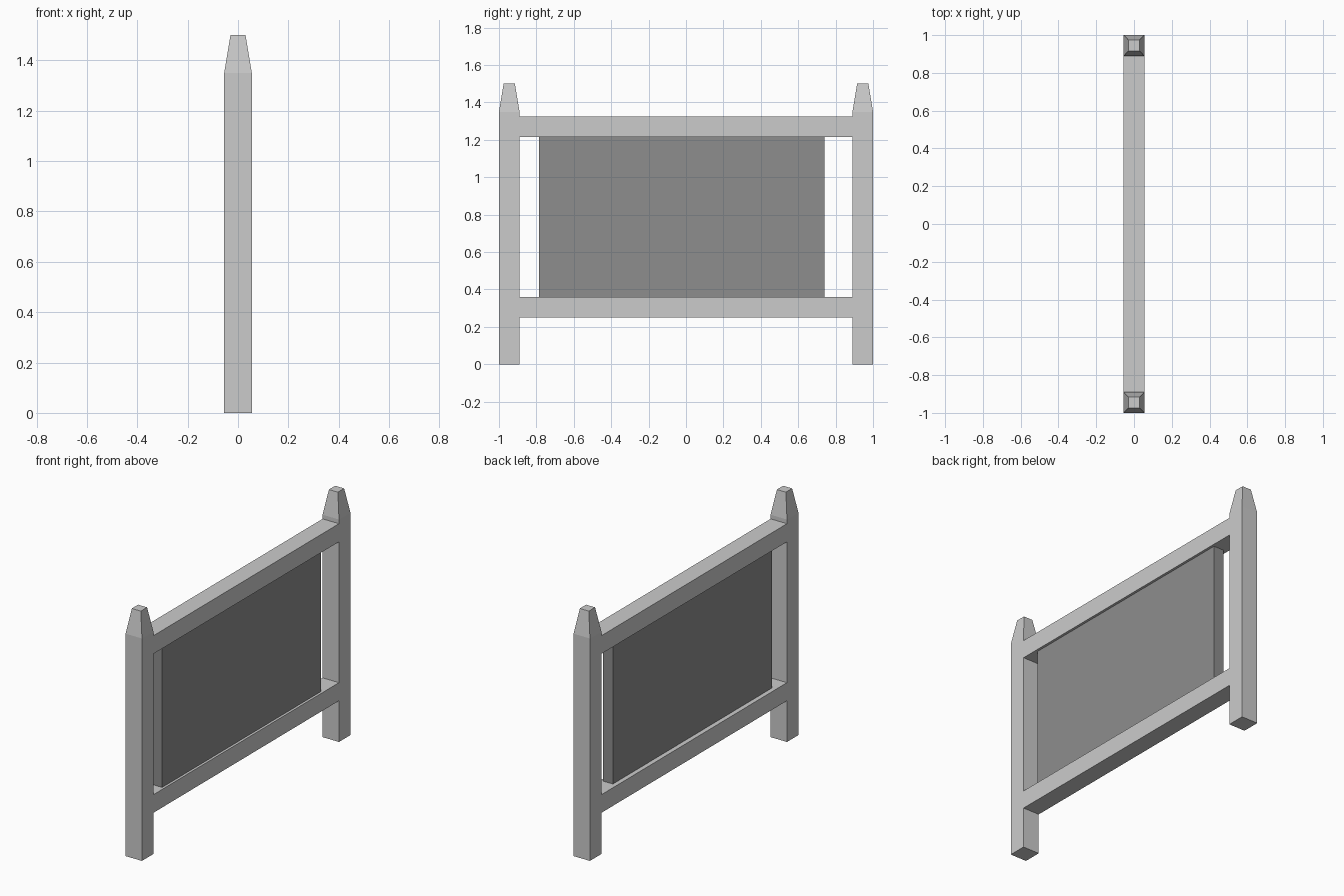
import bpy, bmesh

if "Cube" in bpy.data.objects:
    bpy.data.objects.remove(bpy.data.objects["Cube"])

HALF = 0.055      # half thickness of posts and rails
TIP = 0.03        # half width of post tips


def make_object(name, bm, material=None):
    bmesh.ops.recalc_face_normals(bm, faces=bm.faces)
    mesh = bpy.data.meshes.new(name)
    bm.to_mesh(mesh)
    bm.free()
    obj = bpy.data.objects.new(name, mesh)
    bpy.context.collection.objects.link(obj)
    if material:
        mesh.materials.append(material)
    return obj


def box(name, x, y, z, material=None):
    """Box from (min, max) ranges on each axis."""
    bm = bmesh.new()
    bmesh.ops.create_cube(bm, size=1)
    for v in bm.verts:
        for axis, (lo, hi) in enumerate((x, y, z)):
            v.co[axis] = hi if v.co[axis] > 0 else lo
    return make_object(name, bm, material)


def post(name, y):
    """Square post with a tapered, flat-topped tip."""
    bm = bmesh.new()
    rings = []
    for half, z in ((HALF, 0), (HALF, 1.35), (TIP, 1.5)):
        rings.append([bm.verts.new((sx * half, y + sy * half, z))
                      for sx, sy in ((-1, -1), (1, -1), (1, 1), (-1, 1))])
    for low, high in zip(rings, rings[1:]):
        for i in range(4):
            j = (i + 1) % 4
            bm.faces.new((low[i], low[j], high[j], high[i]))
    bm.faces.new(rings[0])
    bm.faces.new(rings[-1])
    return make_object(name, bm)


# Posts
post("front_post", -0.945)
post("back_post", 0.945)

# Rails spanning between the posts
box("bottom_rail", (-HALF, HALF), (-0.89, 0.89), (0.25, 0.36))
box("top_rail", (-HALF, HALF), (-0.89, 0.89), (1.215, 1.325))

# Dark sign panel held between the rails
dark = bpy.data.materials.new("dark_panel")
dark.diffuse_color = (0.27, 0.27, 0.27, 1)
dark.use_nodes = True
dark.node_tree.nodes["Principled BSDF"].inputs["Base Color"].default_value = dark.diffuse_color
box("sign_panel", (-0.027, 0.04), (-0.785, 0.74), (0.36, 1.215), dark)
